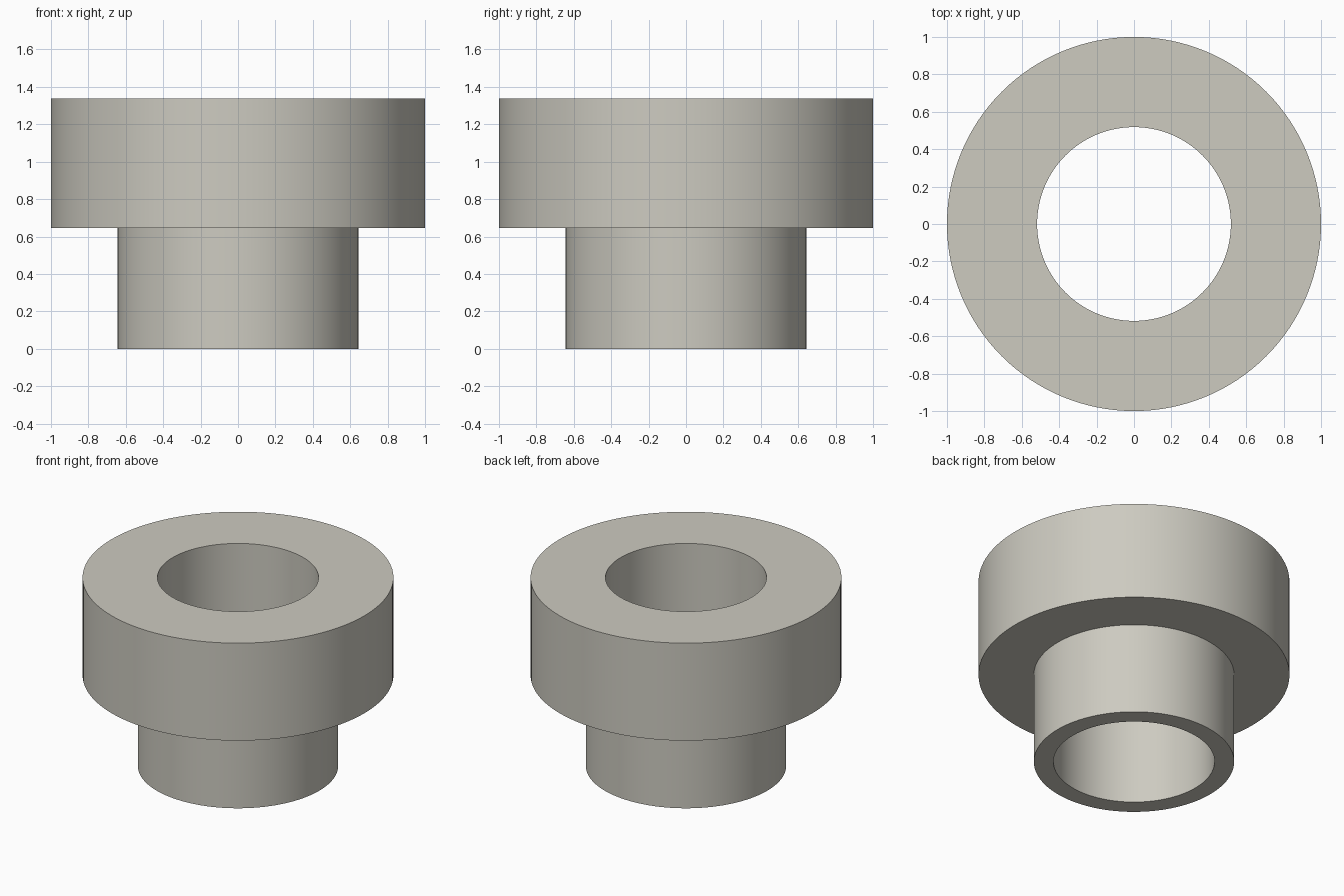
import bpy, bmesh, math

cube = bpy.data.objects.get("Cube")
if cube:
    bpy.data.objects.remove(cube, do_unlink=True)

SIDES = 128

# Warm light grey for the whole part
grey = bpy.data.materials.new("warm_grey")
grey.use_nodes = True
colour = (0.61, 0.595, 0.53, 1.0)
grey.diffuse_color = colour
grey.node_tree.nodes["Principled BSDF"].inputs["Base Color"].default_value = colour

# Closed cross-section (radius, height): bore, narrow sleeve, wide collar
BORE, SLEEVE, COLLAR = 0.518, 0.644, 1.0
STEP, TOP = 0.646, 1.338
profile = [(BORE, 0), (SLEEVE, 0), (SLEEVE, STEP),
           (COLLAR, STEP), (COLLAR, TOP), (BORE, TOP)]


def lathe(name, section, material):
    """Revolve a closed section around the z axis."""
    bm = bmesh.new()
    rings = []
    for i in range(SIDES):
        a = 2 * math.pi * i / SIDES
        rings.append([bm.verts.new((r * math.cos(a), r * math.sin(a), z))
                      for r, z in section])
    n = len(section)
    for i in range(SIDES):
        here, following = rings[i], rings[(i + 1) % SIDES]
        for j in range(n):
            k = (j + 1) % n
            bm.faces.new((here[j], following[j], following[k], here[k]))
    bmesh.ops.recalc_face_normals(bm, faces=bm.faces)
    mesh = bpy.data.meshes.new(name)
    bm.to_mesh(mesh)
    bm.free()
    mesh.materials.append(material)
    obj = bpy.data.objects.new(name, mesh)
    bpy.context.collection.objects.link(obj)
    return obj


# Flanged bushing, round walls smooth and rims sharp
bushing = lathe("flanged_bushing", profile, grey)
bpy.ops.object.select_all(action='DESELECT')
bushing.select_set(True)
bpy.context.view_layer.objects.active = bushing
bpy.ops.object.shade_smooth_by_angle(angle=math.radians(30))
